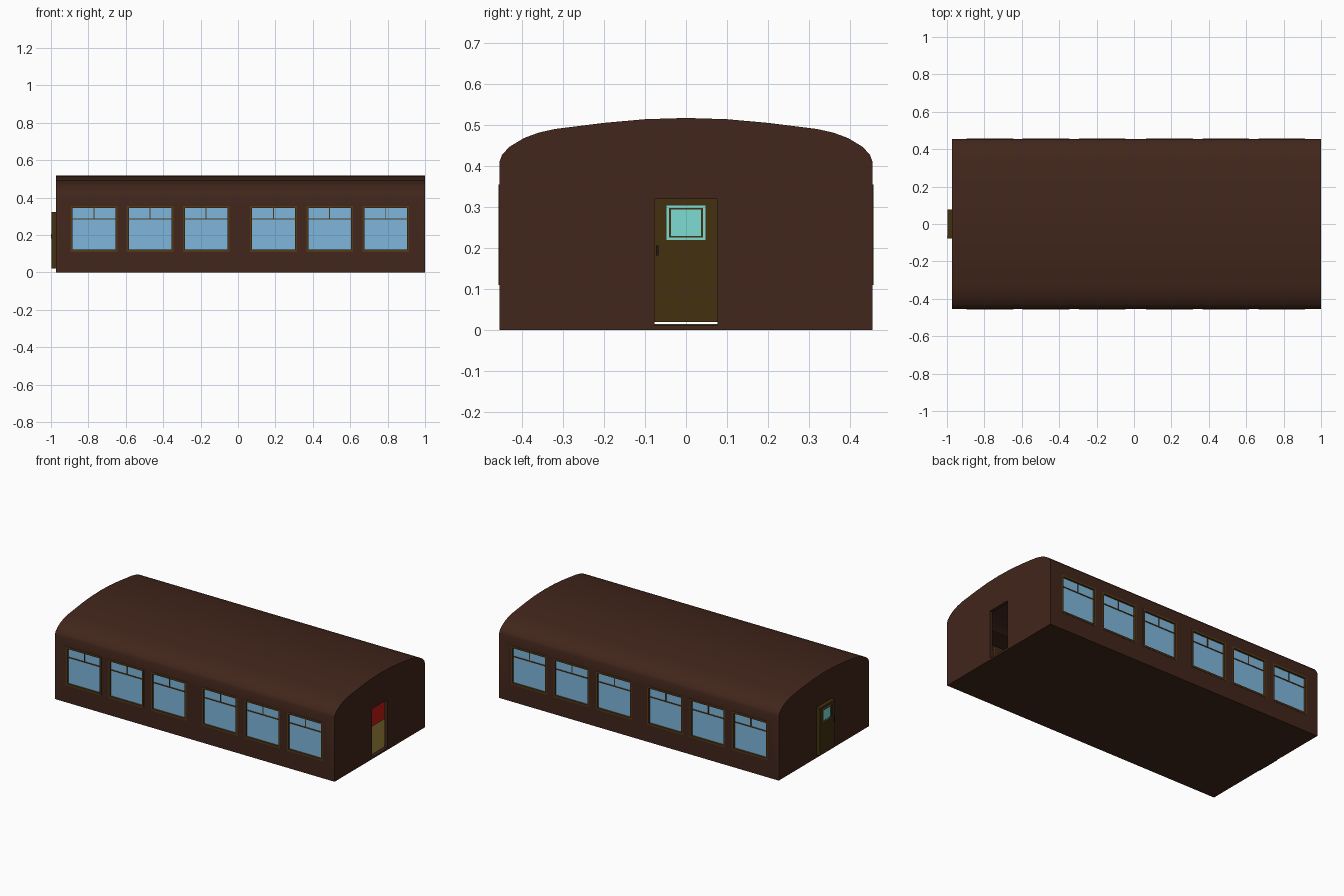
import bpy, bmesh
from mathutils import Matrix, Vector

if "Cube" in bpy.data.objects:
    bpy.data.objects.remove(bpy.data.objects["Cube"])


def material(name, rgb):
    m = bpy.data.materials.new(name)
    m.diffuse_color = (*rgb, 1)
    m.use_nodes = True
    m.node_tree.nodes["Principled BSDF"].inputs["Base Color"].default_value = m.diffuse_color
    return m


BROWN = material("brown_paint", (0.053, 0.019, 0.011))
GLASS = material("blue_glass", (0.21, 0.47, 0.72))
GOLD = material("frame_wood", (0.089, 0.042, 0.008))
OLIVE = material("door_wood", (0.054, 0.030, 0.005))
TEAL = material("door_glass", (0.205, 0.716, 0.658))
RED = material("red_fabric", (0.55, 0.010, 0.006))
BEIGE = material("floor_covering", (0.114, 0.080, 0.015))
DARK = material("dark_metal", (0.015, 0.010, 0.005))


def finish(name, bm, mat):
    bmesh.ops.recalc_face_normals(bm, faces=bm.faces)
    me = bpy.data.meshes.new(name)
    bm.to_mesh(me)
    bm.free()
    ob = bpy.data.objects.new(name, me)
    bpy.context.collection.objects.link(ob)
    if mat:
        me.materials.append(mat)
    return ob


def boxes(name, spans, mat=None):
    """One object from (x0, x1, y0, y1, z0, z1) spans."""
    bm = bmesh.new()
    for x0, x1, y0, y1, z0, z1 in spans:
        c = Vector((x0 + x1, y0 + y1, z0 + z1)) / 2
        bmesh.ops.create_cube(bm, size=1, matrix=Matrix.Translation(c)
                              @ Matrix.Diagonal((x1 - x0, y1 - y0, z1 - z0, 1)))
    return finish(name, bm, mat)


def ring(a0, a1, z0, z1, w):
    """Four bars (a0, a1, z0, z1) around a rectangle."""
    return [(a0, a1, z0, z0 + w), (a0, a1, z1 - w, z1),
            (a0, a0 + w, z0 + w, z1 - w), (a1 - w, a1, z0 + w, z1 - w)]


def hull(name, half, x0, x1, mat=None):
    """Mirror a half cross-section and extrude it along x."""
    pts = half + [(-y, z) for y, z in reversed(half) if y > 0]
    bm = bmesh.new()
    face = bm.faces.new([bm.verts.new((x0, y, z)) for y, z in pts])
    geom = bmesh.ops.extrude_face_region(bm, geom=[face])["geom"]
    bmesh.ops.translate(bm, vec=(x1 - x0, 0, 0),
                        verts=[g for g in geom if isinstance(g, bmesh.types.BMVert)])
    return finish(name, bm, mat)


# Carriage shell with arched roof
X0, X1, T = -0.973, 1.0, 0.02
outer = [(0.455, 0), (0.455, 0.41), (0.448, 0.428), (0.43, 0.447), (0.395, 0.468),
         (0.36, 0.481), (0.32, 0.490), (0.2, 0.505), (0.1, 0.514), (0, 0.517)]
inner = [(y * 0.955, max(0.012, z - T)) for y, z in outer]
shell = hull("carriage_body", outer, X0, X1, BROWN)
starts = [-0.895, -0.595, -0.295, 0.065, 0.365, 0.665]
WZ0, WZ1, WW = 0.11, 0.355, 0.25
cutters = [
    hull("cavity_cutter", inner, X0 + T, X1 - T),
    boxes("window_cutter", [(x, x + WW, -0.6, 0.6, WZ0, WZ1) for x in starts]),
    boxes("doorway_cutter", [(-1.2, 1.2, -0.077, 0.077, 0.0125, 0.32)]),
]
bpy.context.view_layer.objects.active = shell
shell.select_set(True)
for c in cutters:
    c.hide_render = True
    mod = shell.modifiers.new(c.name, 'BOOLEAN')
    mod.operation = 'DIFFERENCE'
    mod.solver = 'EXACT'
    mod.object = c
    bpy.ops.object.modifier_apply(modifier=mod.name)
for c in cutters:
    bpy.data.objects.remove(c)
shell.data.materials.clear()
shell.data.materials.append(BROWN)
bpy.ops.object.shade_smooth_by_angle(angle=0.6)

# Side windows: frame, transom, upper mullion and pane
for side, s in (("front", -1), ("back", 1)):
    frames, panes = [], []

    def depth(a, b):
        return tuple(sorted((s * a, s * b)))
    for x in starts:
        for a0, a1, z0, z1 in ring(x, x + WW, WZ0, WZ1, 0.011):
            frames.append((a0, a1, *depth(0.432, 0.457), z0, z1))
        mid = x + WW / 2
        frames.append((x + 0.011, x + WW - 0.011, *depth(0.436, 0.449), 0.283, 0.289))
        frames.append((mid - 0.0025, mid + 0.0025, *depth(0.436, 0.449),
                       0.289, WZ1 - 0.011))
        panes.append((x + 0.008, x + WW - 0.008, *depth(0.440, 0.445),
                      WZ0 + 0.008, WZ1 - 0.008))
    boxes(side + "_window_frames", frames, GOLD)
    boxes(side + "_window_glass", panes, GLASS)

# End door, standing proud of the left end wall
door = [(-0.077, -0.047, 0.02, 0.322), (0.047, 0.077, 0.02, 0.322),
        (-0.047, 0.047, 0.02, 0.219), (-0.047, 0.047, 0.304, 0.322)]
boxes("end_door", [(-0.998, -0.972, *d) for d in door], OLIVE)
boxes("door_window", [(-0.995, -0.975, -0.047, 0.047, 0.219, 0.304)], TEAL)
boxes("door_window_trim", [(-0.9965, -0.9735, *r)
                           for r in ring(-0.041, 0.041, 0.225, 0.298, 0.004)], OLIVE)
boxes("door_handles", [(-1.0, -0.997, -0.073, -0.067, 0.182, 0.206),
                       (-0.973, -0.968, -0.073, -0.067, 0.182, 0.206)], DARK)

# Interior floor, seat rows and luggage racks
boxes("floor", [(X0 + T, X1 - T, -0.43, 0.43, 0.010, 0.0145)], BEIGE)
seats, racks = [], []
for s in (-1, 1):
    y0, y1 = sorted((s * 0.12, s * 0.42))
    for x in starts:
        seats.append((x - 0.045, x + 0.07, y0, y1, 0.014, 0.085))
        seats.append((x + 0.07, x + 0.095, y0, y1, 0.014, 0.22))
    r0, r1 = sorted((s * 0.31, s * 0.432))
    racks.append((X0 + T, X1 - T, r0, r1, 0.372, 0.380))
boxes("seats", seats, RED)
boxes("luggage_racks", racks, BROWN)
